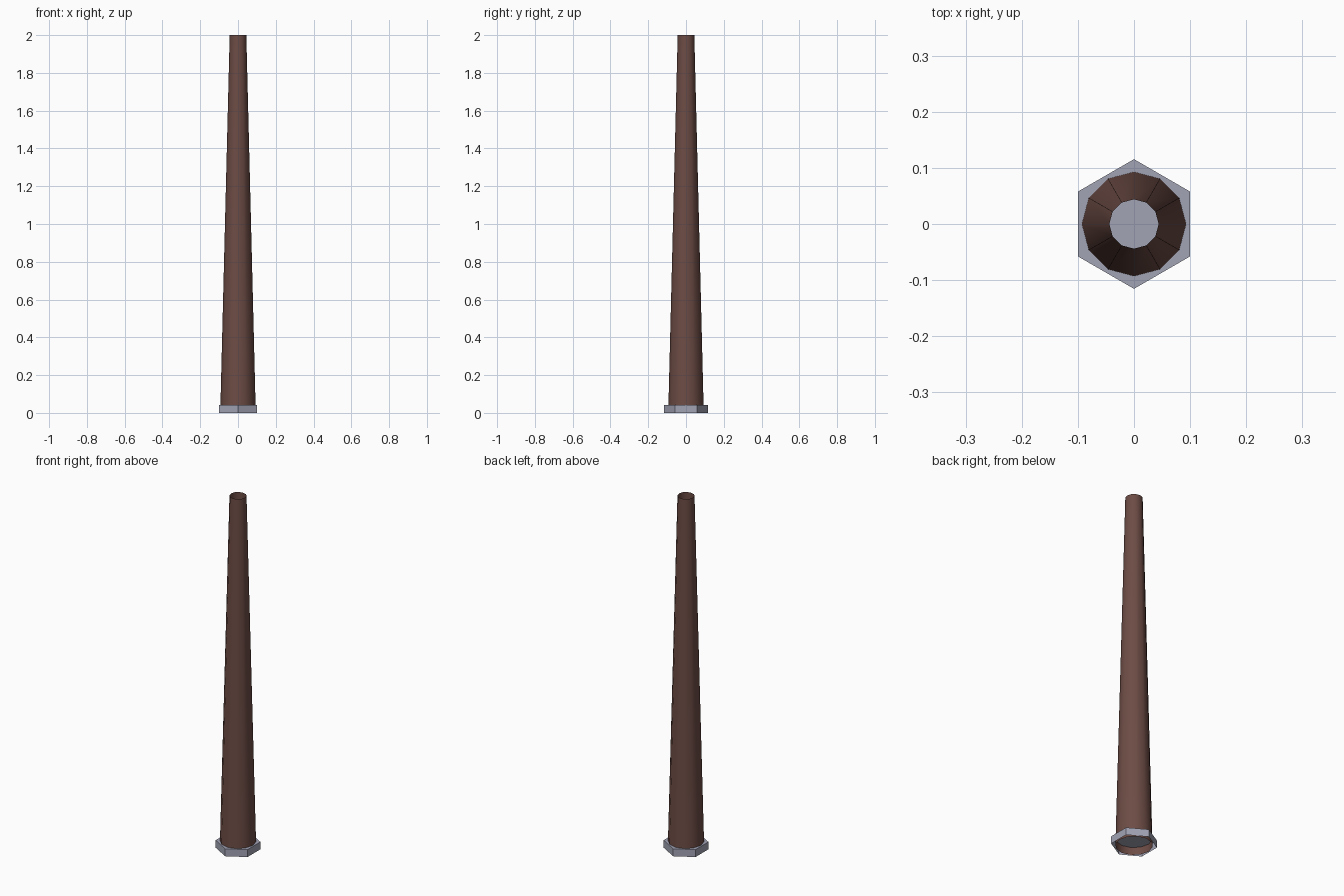
import bpy, bmesh, math

if "Cube" in bpy.data.objects:
    bpy.data.objects.remove(bpy.data.objects["Cube"])


def material(name, srgb):
    mat = bpy.data.materials.new(name)
    mat.diffuse_color = [((c / 255 + 0.055) / 1.055) ** 2.4 for c in srgb] + [1.0]
    mat.use_nodes = True
    mat.node_tree.nodes["Principled BSDF"].inputs["Base Color"].default_value = mat.diffuse_color
    return mat


def tapered_shell(name, sides, rings, mat, turn=0.0, cap_top=False, smooth=False):
    """Open shell through (radius, z) rings, optionally capped on top."""
    bm = bmesh.new()
    loops = []
    for r, z in rings:
        angles = [turn + 2 * math.pi * i / sides for i in range(sides)]
        loops.append([bm.verts.new((r * math.cos(a), r * math.sin(a), z)) for a in angles])
    for low, high in zip(loops, loops[1:]):
        for i in range(sides):
            j = (i + 1) % sides
            bm.faces.new((low[i], low[j], high[j], high[i]))
    if cap_top:
        bm.faces.new(loops[-1])
    for f in bm.faces:
        f.smooth = smooth
    mesh = bpy.data.meshes.new(name)
    bm.to_mesh(mesh)
    bm.free()
    mesh.materials.append(mat)
    obj = bpy.data.objects.new(name, mesh)
    bpy.context.collection.objects.link(obj)
    return obj


brown = material("dark brown", (109, 76, 69))
grey = material("bluish grey", (162, 164, 181))

# Hollow twelve-sided pole, open at both ends
tapered_shell("pole", 12, [(0.094, 0.0), (0.044, 2.0)], brown, smooth=True)

# Hexagonal foot: side walls and top plate, open underneath
tapered_shell("foot_plate", 6, [(0.1155, 0.0), (0.1155, 0.042)], grey,
              turn=math.pi / 6, cap_top=True)
